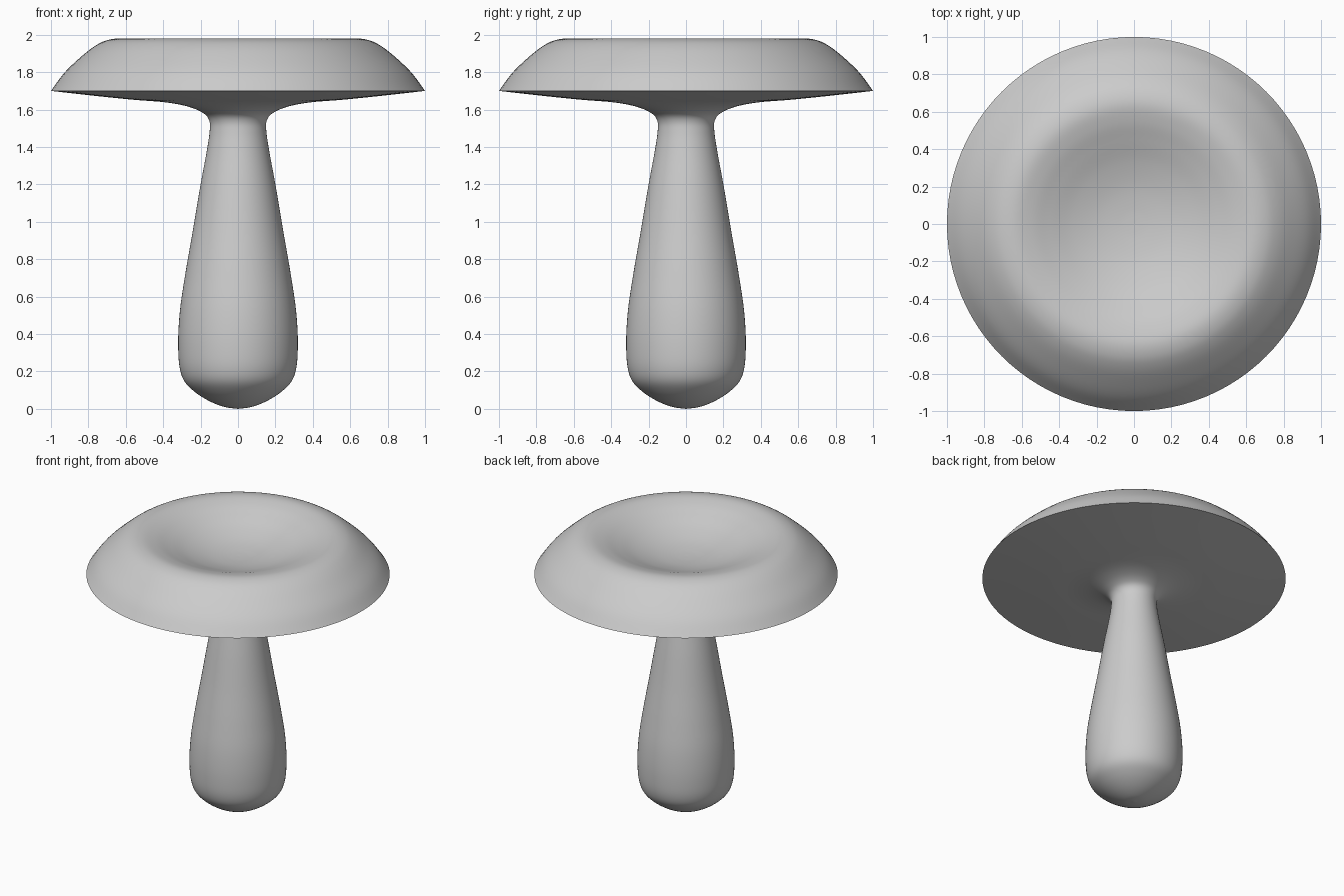
import bpy, bmesh, math
from mathutils import Vector

if "Cube" in bpy.data.objects:
    bpy.data.objects.remove(bpy.data.objects["Cube"])


def smooth(points, steps=6):
    """Catmull-Rom curve through (radius, height) points."""
    p = [Vector(q) for q in points]
    p = [2 * p[0] - p[1]] + p + [2 * p[-1] - p[-2]]
    out = []
    for a, b, c, d in zip(p, p[1:], p[2:], p[3:]):
        # centripetal knots keep uneven spacing free of wiggles
        t1 = (b - a).length ** 0.5
        t2 = t1 + (c - b).length ** 0.5
        t3 = t2 + (d - c).length ** 0.5
        for i in range(steps):
            t = t1 + (t2 - t1) * i / steps
            a1 = a.lerp(b, t / t1)
            a2 = b.lerp(c, (t - t1) / (t2 - t1))
            a3 = c.lerp(d, (t - t2) / (t3 - t2))
            out.append(a1.lerp(a2, t / t2).lerp(a2.lerp(a3, (t - t1) / (t3 - t1)), (t - t1) / (t2 - t1)))
    return out + [p[-2]]


# Rounded foot, tapering stem and flared underside out to the rim
lower = [(0, 0), (0.07, 0.01), (0.15, 0.04), (0.23, 0.09), (0.285, 0.145),
         (0.31, 0.21), (0.32, 0.34), (0.311, 0.52), (0.282, 0.72), (0.242, 0.95),
         (0.20, 1.20), (0.165, 1.39), (0.152, 1.48), (0.151, 1.53), (0.165, 1.563),
         (0.20, 1.59), (0.27, 1.617), (0.38, 1.638), (0.55, 1.652), (0.75, 1.672), (1, 1.70)]
# Domed cap with a shallow dish in the middle
upper = [(1, 1.70), (0.93, 1.795), (0.85, 1.873), (0.77, 1.937), (0.71, 1.968),
         (0.64, 1.98), (0.55, 1.963), (0.45, 1.927), (0.33, 1.882), (0.20, 1.848),
         (0.08, 1.833), (0, 1.83)]
profile = smooth(lower) + smooth(upper)[1:]

# Lathe the profile into one body
bm = bmesh.new()
verts = [bm.verts.new((max(p.x, 0), 0, p.y)) for p in profile]
edges = [bm.edges.new(pair) for pair in zip(verts, verts[1:])]
bmesh.ops.spin(bm, geom=verts + edges, cent=(0, 0, 0), axis=(0, 0, 1),
               angle=math.tau, steps=96)
bmesh.ops.remove_doubles(bm, verts=bm.verts, dist=1e-4)
bmesh.ops.recalc_face_normals(bm, faces=bm.faces)
mesh = bpy.data.meshes.new("mushroom")
bm.to_mesh(mesh)
bm.free()
body = bpy.data.objects.new("mushroom", mesh)
bpy.context.collection.objects.link(body)
bpy.context.view_layer.objects.active = body
body.select_set(True)
bpy.ops.object.shade_smooth_by_angle(angle=math.radians(40))
